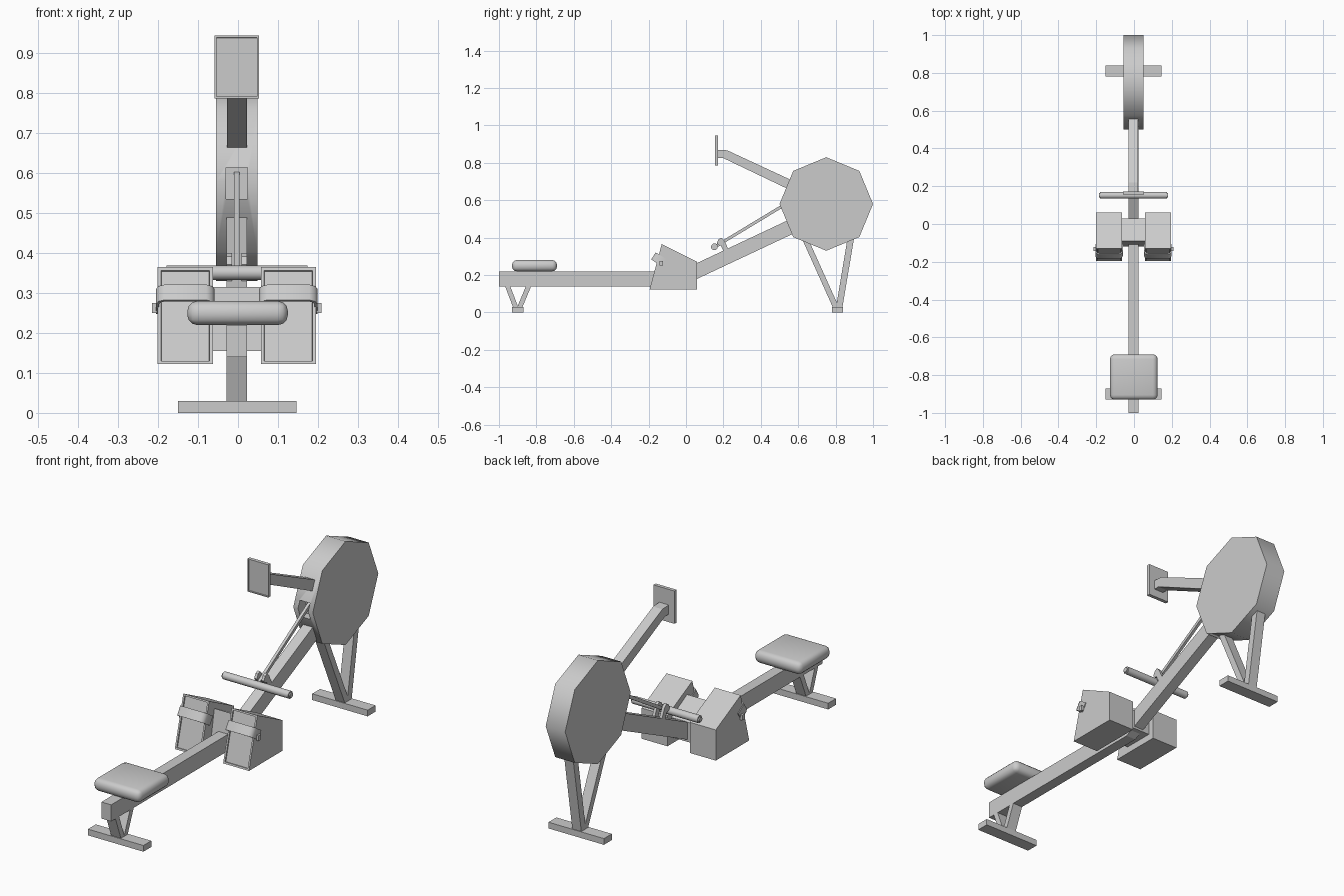
import bpy, bmesh, math
from mathutils import Vector

cube = bpy.data.objects.get("Cube")
if cube:
    bpy.data.objects.remove(cube)

# One grey paint for the whole machine
grey = bpy.data.materials.new("light_grey")
grey.use_nodes = True
colour = (0.6, 0.6, 0.6, 1)
grey.diffuse_color = colour
grey.node_tree.nodes["Principled BSDF"].inputs["Base Color"].default_value = colour

CX = -0.003  # centre line of the machine


def finish(name, bm):
    bmesh.ops.recalc_face_normals(bm, faces=bm.faces)
    mesh = bpy.data.meshes.new(name)
    bm.to_mesh(mesh)
    bm.free()
    mesh.materials.append(grey)
    ob = bpy.data.objects.new(name, mesh)
    bpy.context.collection.objects.link(ob)
    return ob


def smooth(ob, degrees):
    bpy.ops.object.select_all(action='DESELECT')
    ob.select_set(True)
    bpy.context.view_layer.objects.active = ob
    bpy.ops.object.shade_smooth_by_angle(angle=math.radians(degrees))


def recess_front(bm, margin, depth):
    """Sink a framed panel into the face that looks most toward the front."""
    bmesh.ops.recalc_face_normals(bm, faces=bm.faces)
    bm.normal_update()
    face = min(bm.faces, key=lambda f: f.normal.y)
    bmesh.ops.inset_region(bm, faces=[face], thickness=margin)
    bmesh.ops.inset_region(bm, faces=[face], thickness=0.001, depth=-depth)


def slab(name, profile, x0, x1, panel=None):
    """Extrude a (y, z) side profile from x0 to x1."""
    bm = bmesh.new()
    face = bm.faces.new([bm.verts.new((x0, y, z)) for y, z in profile])
    new = bmesh.ops.extrude_face_region(bm, geom=[face])["geom"]
    bmesh.ops.translate(bm, vec=(x1 - x0, 0, 0),
                        verts=[v for v in new if isinstance(v, bmesh.types.BMVert)])
    if panel:
        recess_front(bm, *panel)
    return finish(name, bm)


def box(name, xs, ys, zs, panel=None):
    profile = [(ys[0], zs[0]), (ys[1], zs[0]), (ys[1], zs[1]), (ys[0], zs[1])]
    return slab(name, profile, xs[0], xs[1], panel)


def bar(name, start, end, thick, half):
    """Straight bar between two (y, z) points."""
    a, b = Vector(start), Vector(end)
    d = (b - a).normalized()
    n = Vector((-d.y, d.x)) * thick / 2
    return slab(name, [a - n, b - n, b + n, a + n], CX + -half, CX + half)


# Seat rail bending up into the sloping beam
slab("main_rail", [(-1, 0.14), (-0.025, 0.14), (0.62, 0.443), (0.585, 0.512),
                   (-0.035, 0.22), (-1, 0.22)], CX - 0.026, CX + 0.026)

# Eight-sided flywheel housing with a slot for the pull cord
ring = [(0.75 + 0.25 * math.cos(k * math.pi / 4), 0.58 + 0.25 * math.sin(k * math.pi / 4))
        for k in range(8)]
wheel = slab("flywheel_housing", ring, CX - 0.052, CX + 0.052)
cutter = box("slot_cutter", (CX - 0.027, CX + 0.027), (0.4, 0.56), (0.535, 0.615))
cutter.hide_render = True
cut = wheel.modifiers.new("slot", 'BOOLEAN')
cut.object = cutter
cut.solver = 'EXACT'
bpy.context.view_layer.objects.active = wheel
bpy.ops.object.modifier_apply(modifier="slot")
bpy.data.objects.remove(cutter)
smooth(wheel, 50)

# Stands: a cross foot and two splayed legs each
for end, y in (("front", -0.9), ("rear", 0.81)):
    box(end + "_foot", (CX - 0.147, CX + 0.149), (y - 0.03, y + 0.03), (0, 0.03))
bar("front_stand_leg_a", (-0.957, 0.15), (-0.908, 0.02), 0.026, 0.026)
bar("front_stand_leg_b", (-0.838, 0.15), (-0.892, 0.02), 0.026, 0.026)
bar("rear_stand_leg_a", (0.625, 0.42), (0.805, 0.02), 0.03, 0.024)
bar("rear_stand_leg_b", (0.885, 0.42), (0.818, 0.02), 0.034, 0.024)

# Seat cushion
seat = box("seat", (CX - 0.124, CX + 0.128), (-0.93, -0.69), (0.22, 0.28))
bevel = seat.modifiers.new("rounding", 'BEVEL')
bevel.width = 0.025
bevel.segments = 3
bpy.context.view_layer.objects.active = seat
bpy.ops.object.modifier_apply(modifier="rounding")
smooth(seat, 60)

# Block joining the two footrests
slab("footrest_bridge", [(-0.12, 0.155), (0.03, 0.155), (0.03, 0.25), (-0.09, 0.315)],
     CX - 0.065, CX + 0.065)

# Footrests with straps and buckles
for side, s in (("left", 1), ("right", -1)):
    slab(side + "_footrest", [(-0.195, 0.122), (0.06, 0.122), (0.06, 0.27), (-0.13, 0.365)],
         CX + s * 0.06, CX + s * 0.198, panel=(0.012, 0.006))
    out = Vector((0, -0.85, 0.53))
    wide = Vector((0, 0.53, 0.85)) * 0.0225
    base = Vector((CX, -0.118, 0.267))
    bm = bmesh.new()
    rows = []
    for x, d in ((0.056, 0), (0.056, 0.046), (0.062, 0.059), (0.076, 0.066),
                 (0.182, 0.066), (0.196, 0.059), (0.202, 0.046), (0.202, 0)):
        mid = base + Vector((s * x, 0, 0)) + out * d
        rows.append((bm.verts.new(mid - wide), bm.verts.new(mid + wide)))
    for (a, b), (c, e) in zip(rows, rows[1:]):
        bm.faces.new((a, b, e, c))
    bmesh.ops.recalc_face_normals(bm, faces=bm.faces)
    bmesh.ops.solidify(bm, geom=bm.faces[:], thickness=0.007)
    smooth(finish(side + "_strap", bm), 50)
    box(side + "_buckle", (CX + s * 0.2, CX + s * 0.212), (-0.142, -0.122), (0.25, 0.275))

# Pull handle, cord and holder
bm = bmesh.new()
bmesh.ops.create_cone(bm, cap_ends=True, segments=16, radius1=0.018, radius2=0.018, depth=0.365)
bmesh.ops.bevel(bm, geom=[e for e in bm.edges if abs(e.verts[0].co.z - e.verts[1].co.z) < 1e-4],
                offset=0.006, segments=2, affect='EDGES')
handle = finish("pull_handle", bm)
handle.rotation_euler = (0, math.pi / 2, 0)
handle.location = (CX, 0.152, 0.351)
smooth(handle, 50)
bar("pull_cord", (0.15, 0.348), (0.56, 0.596), 0.016, 0.007)
for side, s in (("left", 1), ("right", -1)):
    slab(side + "_handle_holder", [(0.165, 0.372), (0.172, 0.36), (0.186, 0.358), (0.205, 0.32),
                                   (0.228, 0.335), (0.205, 0.385), (0.19, 0.4), (0.175, 0.392)],
         CX + s * 0.012, CX + s * 0.026)

# Monitor on its arm
slab("monitor_arm", [(0.17, 0.825), (0.2, 0.825), (0.56, 0.653), (0.58, 0.7),
                     (0.22, 0.867), (0.17, 0.87)], CX - 0.025, CX + 0.025)
box("monitor", (CX - 0.056, CX + 0.056), (0.155, 0.172), (0.787, 0.945), panel=(0.007, 0.004))
